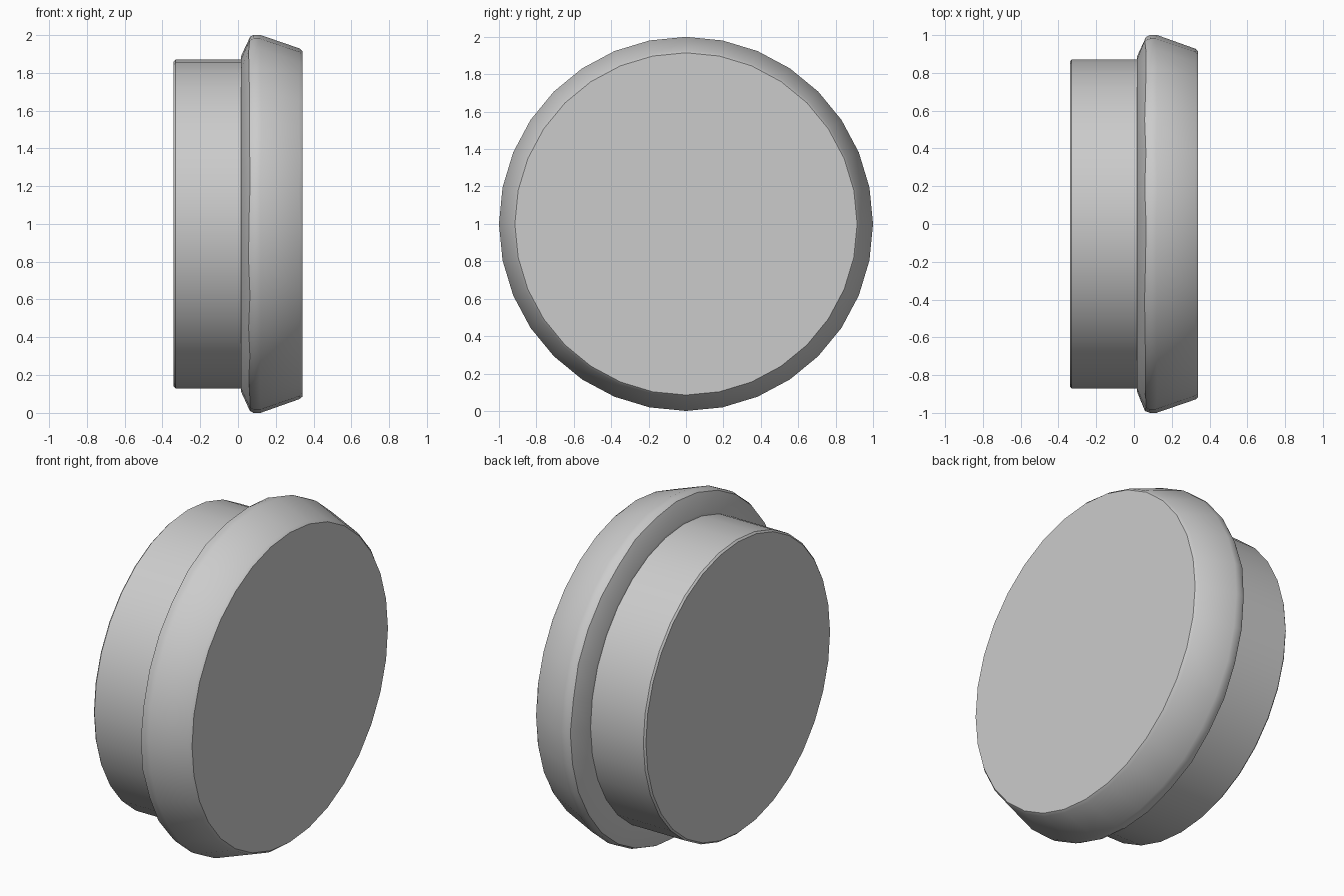
import bpy, bmesh, math, random

cube = bpy.data.objects.get("Cube")
if cube:
    bpy.data.objects.remove(cube, do_unlink=True)

random.seed(4)
SIDES = 32

grey = bpy.data.materials.new("plain grey")
grey.use_nodes = True
colour = (0.6, 0.6, 0.6, 1)
grey.diffuse_color = colour
grey.node_tree.nodes["Principled BSDF"].inputs["Base Color"].default_value = colour


def turned_part(name, profile):
    """Spin (x, radius, wear) points around the x axis and cap both ends."""
    bm = bmesh.new()
    rings = []
    for x, radius, wear in profile:
        ring = []
        for i in range(SIDES):
            a = math.tau * i / SIDES
            shift = random.uniform(-wear, wear)
            ring.append(bm.verts.new((x + shift, radius * math.cos(a),
                                      1 + radius * math.sin(a))))
        rings.append(ring)
    for low, high in zip(rings, rings[1:]):
        for i in range(SIDES):
            j = (i + 1) % SIDES
            bm.faces.new((low[i], low[j], high[j], high[i]))
    bm.faces.new(rings[0])
    bm.faces.new(rings[-1])
    bmesh.ops.recalc_face_normals(bm, faces=bm.faces)
    mesh = bpy.data.meshes.new(name)
    bm.to_mesh(mesh)
    bm.free()
    mesh.materials.append(grey)
    obj = bpy.data.objects.new(name, mesh)
    bpy.context.collection.objects.link(obj)
    bpy.ops.object.select_all(action='DESELECT')
    obj.select_set(True)
    bpy.context.view_layer.objects.active = obj
    bpy.ops.object.shade_smooth_by_angle(angle=math.radians(30))
    return obj


# Narrow plug with a slightly eased outer edge, and flared head with a worn rim
turned_part("plug", [(-0.34, 0.86, 0), (-0.33, 0.87, 0), (0.03, 0.87, 0)])
turned_part("flared_head", [(0.015, 0.86, 0), (0.015, 0.885, 0), (0.06, 0.99, 0.004),
                            (0.085, 1.0, 0.004), (0.12, 1.0, 0.004),
                            (0.325, 0.928, 0.004), (0.34, 0.915, 0)])
